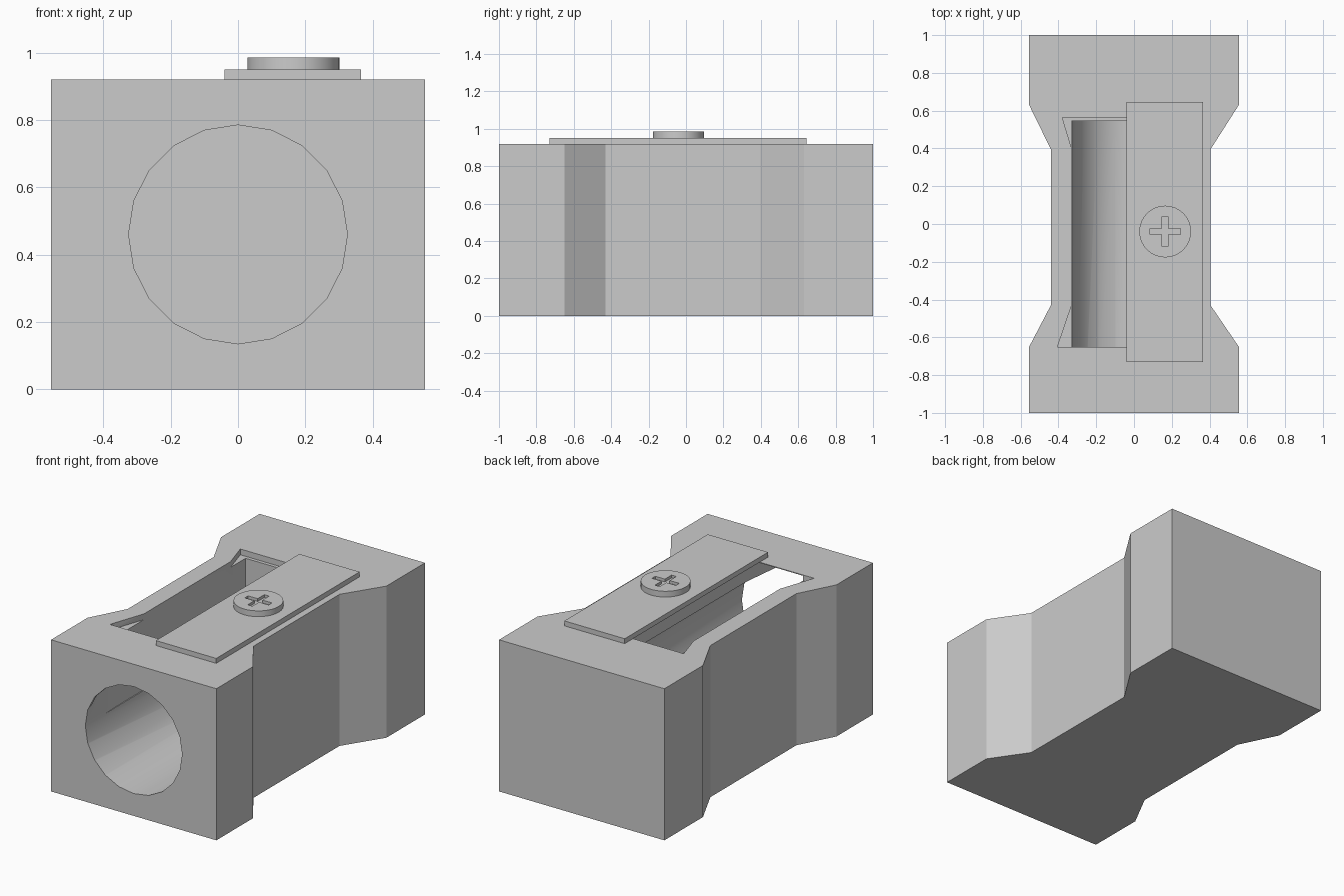
import bpy, bmesh, math

if "Cube" in bpy.data.objects:
    bpy.data.objects.remove(bpy.data.objects["Cube"])


def make_object(name, bm):
    bmesh.ops.recalc_face_normals(bm, faces=bm.faces[:])
    me = bpy.data.meshes.new(name)
    bm.to_mesh(me)
    bm.free()
    ob = bpy.data.objects.new(name, me)
    bpy.context.scene.collection.objects.link(ob)
    return ob


def prism(name, outline, z0, z1):
    """Extrude an XY outline from z0 to z1."""
    bm = bmesh.new()
    face = bm.faces.new([bm.verts.new((x, y, z0)) for x, y in outline])
    ext = bmesh.ops.extrude_face_region(bm, geom=[face])
    for v in ext["geom"]:
        if isinstance(v, bmesh.types.BMVert):
            v.co.z = z1
    return make_object(name, bm)


def hull(name, points):
    bm = bmesh.new()
    for p in points:
        bm.verts.new(p)
    bmesh.ops.convex_hull(bm, input=bm.verts[:])
    return make_object(name, bm)


def rect(x0, x1, y0, y1):
    return [(x0, y0), (x1, y0), (x1, y1), (x0, y1)]


def circle(cx, cy, r, n):
    return [(cx + r * math.cos(math.tau * i / n), cy + r * math.sin(math.tau * i / n))
            for i in range(n)]


def cut(target, cutter):
    """Boolean difference, applied, then the cutter is removed."""
    mod = target.modifiers.new("cut", "BOOLEAN")
    mod.operation = "DIFFERENCE"
    mod.solver = "EXACT"
    mod.object = cutter
    cutter.hide_render = True
    bpy.context.view_layer.objects.active = target
    bpy.ops.object.modifier_apply(modifier=mod.name)
    bpy.data.objects.remove(cutter)


def smooth(ob, angle=25):
    bpy.ops.object.select_all(action="DESELECT")
    ob.select_set(True)
    bpy.context.view_layer.objects.active = ob
    bpy.ops.object.shade_smooth_by_angle(angle=math.radians(angle))


# Waisted body
body = prism("body", [(-.555, -1), (.555, -1), (.555, -.65), (.405, -.43),
                      (.405, .395), (.555, .63), (.555, 1), (-.555, 1),
                      (-.555, .63), (-.44, .395), (-.44, -.43), (-.555, -.65)], 0, .92)

# Pencil hole, open at the front and closed at the back
R, HZ, END = .325, .46, .545
cut(body, hull("hole_cutter", [(x, y, z) for x, z in circle(0, HZ, R, 20)
                               for y in (-1.1, END)]))

# Shallow flared rim of the shavings slot
cut(body, prism("rim_cutter", [(-.405, -.65), (.05, -.65), (.05, .565), (-.38, .565),
                               (-.33, .4), (-.33, -.43)], .885, 1.1))

# Slot channel, undercut towards the front hole
slot = [(x, y, z) for x, y in rect(-.33, .05, -.65, END - .001) for z in (HZ, .915)]
arc = [(.32 * math.cos(a), -.99, HZ + .32 * math.sin(a))
       for a in (math.radians(90 + 18 * i) for i in range(6))]
cut(body, hull("slot_cutter", slot + arc))
smooth(body)

# Flat blade
prism("blade", rect(-.04, .365, -.73, .645), .92, .95)

# Screw head with cross recess
SX, SY, L, W = .165, -.04, .08, .016
screw = prism("screw", circle(SX, SY, .137, 32), .95, .985)
cross = [(W, L), (-W, L), (-W, W), (-L, W), (-L, -W), (-W, -W),
         (-W, -L), (W, -L), (W, -W), (L, -W), (L, W), (W, W)]
cut(screw, prism("cross_cutter", [(SX + x, SY + y) for x, y in cross], .968, 1.1))
smooth(screw)
